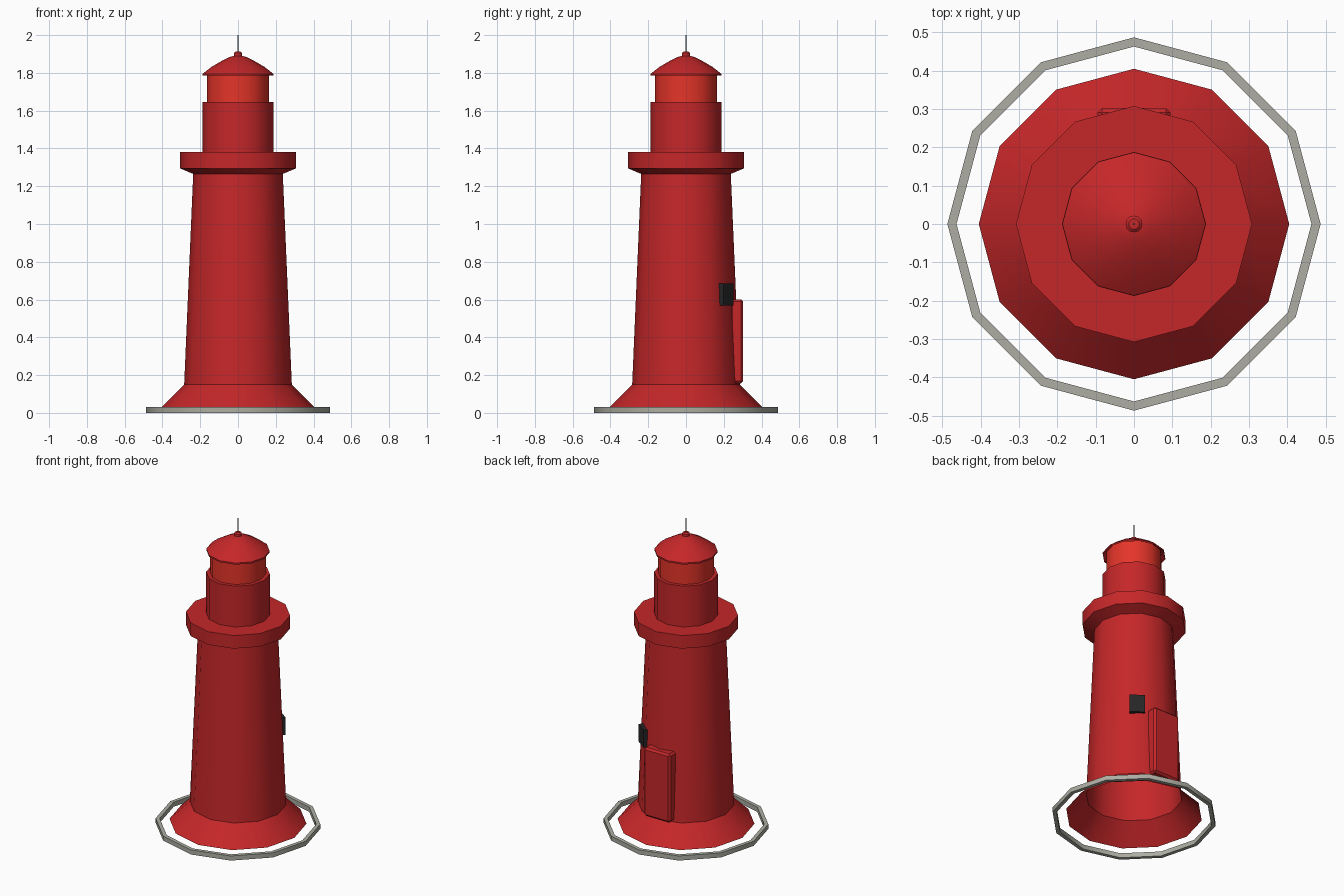
import bpy
import bmesh
import math
from mathutils import Matrix, Vector

cube = bpy.data.objects.get("Cube")
if cube:
    bpy.data.objects.remove(cube, do_unlink=True)

SIDES = 12


def material(name, rgb):
    mat = bpy.data.materials.new(name)
    mat.use_nodes = True
    mat.diffuse_color = (*rgb, 1)
    mat.node_tree.nodes["Principled BSDF"].inputs["Base Color"].default_value = (*rgb, 1)
    return mat


red = material("red_paint", (0.56, 0.02, 0.022))
lamp_red = material("lantern_red", (0.78, 0.035, 0.022))
stone = material("grey_stone", (0.42, 0.42, 0.37))
dark = material("dark_glass", (0.02, 0.02, 0.02))
metal = material("dark_metal", (0.06, 0.06, 0.07))


def add_object(name, bm, mat, smooth=True):
    mesh = bpy.data.meshes.new(name)
    bmesh.ops.recalc_face_normals(bm, faces=bm.faces[:])
    bm.to_mesh(mesh)
    bm.free()
    mesh.materials.append(mat)
    obj = bpy.data.objects.new(name, mesh)
    bpy.context.collection.objects.link(obj)
    if smooth:
        bpy.ops.object.select_all(action="DESELECT")
        obj.select_set(True)
        bpy.context.view_layer.objects.active = obj
        bpy.ops.object.shade_smooth_by_angle(angle=math.radians(38))
    return obj


def lathe(name, profile, mat, sides=SIDES, closed=False):
    """Spin a (radius, height) profile around z; radius 0 closes it to a point."""
    bm = bmesh.new()
    points = profile + profile[:1] if closed else profile
    verts = [bm.verts.new((r, 0, z)) for r, z in points]
    edges = [bm.edges.new(pair) for pair in zip(verts, verts[1:])]
    bmesh.ops.spin(bm, geom=verts + edges, axis=(0, 0, 1), cent=(0, 0, 0),
                   angle=math.tau, steps=sides, use_duplicate=False)
    bmesh.ops.remove_doubles(bm, verts=bm.verts[:], dist=0.0005)
    return add_object(name, bm, mat)


def box(name, size, center, mat, turn=0.0):
    bm = bmesh.new()
    place = (Matrix.Rotation(turn, 4, "Z") @ Matrix.Translation(Vector(center))
             @ Matrix.Diagonal((*size, 1)))
    bmesh.ops.create_cube(bm, size=1, matrix=place)
    return add_object(name, bm, mat, smooth=False)


# Ground ring, flared foot and tapering hollow tower
lathe("ground_ring", [(0.487, 0), (0.487, 0.03), (0.463, 0.03), (0.463, 0)],
      stone, closed=True)
lathe("flared_foot", [(0.405, 0.03), (0.285, 0.15)], red)
lathe("tower", [(0.285, 0.15), (0.237, 1.27)], red)

# Gallery deck, watch room and lantern
lathe("gallery", [(0.237, 1.265), (0.308, 1.295), (0.308, 1.38), (0, 1.38)], red)
lathe("watch_room", [(0.188, 1.38), (0.188, 1.645), (0, 1.645)], red)
lathe("lantern", [(0.165, 1.645), (0.165, 1.8)], lamp_red)

# Domed roof with knob and mast
lathe("roof", [(0.187, 1.785), (0.187, 1.795), (0.14, 1.832), (0.085, 1.864),
               (0.045, 1.884), (0, 1.896)], red)
lathe("roof_knob", [(0.022, 1.885), (0.022, 1.905), (0.014, 1.912), (0, 1.912)], red)
lathe("mast", [(0.003, 1.9), (0.003, 2.0), (0, 2.0)], metal, sides=6)

# Back door with chamfered edges, and a small window beside it
door = box("door", (0.19, 0.07, 0.445), (0, 0.268, 0.378), red)
bevel = door.modifiers.new("chamfer", "BEVEL")
bevel.width = 0.012
bevel.segments = 1
box("window", (0.09, 0.03, 0.115), (0, 0.264, 0.627), dark, turn=-math.radians(36))
